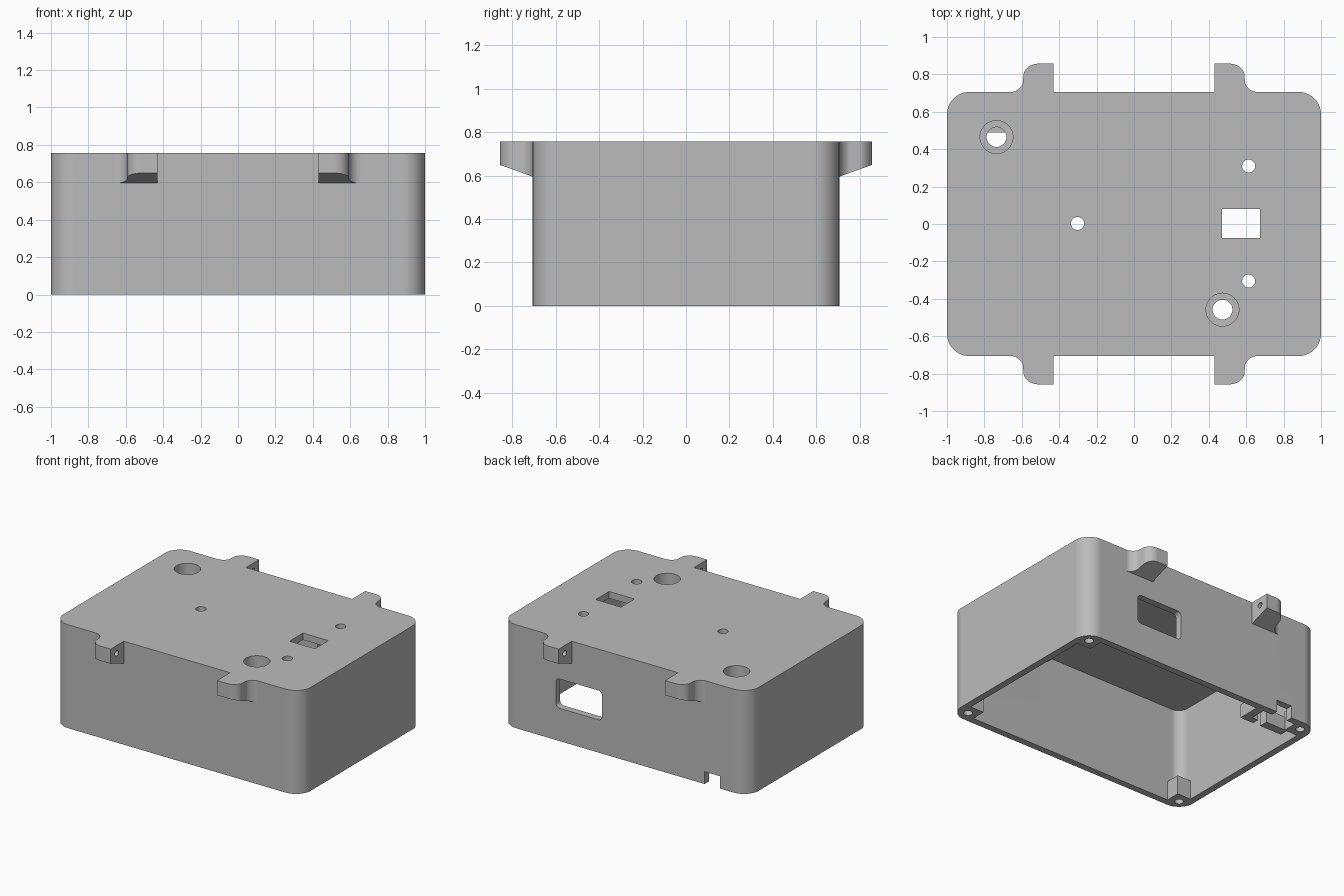
import bpy
import bmesh
from math import cos, sin, pi, radians

if "Cube" in bpy.data.objects:
    bpy.data.objects.remove(bpy.data.objects["Cube"], do_unlink=True)

grey = bpy.data.materials.new("light_grey_plastic")
grey.use_nodes = True
grey.diffuse_color = (0.5, 0.5, 0.5, 1)
bsdf = grey.node_tree.nodes["Principled BSDF"]
bsdf.inputs["Base Color"].default_value = (0.5, 0.5, 0.5, 1)
bsdf.inputs["Roughness"].default_value = 0.6

WALL_X, WALL_Y, TOP = 1.0, 0.706, 0.757
THICK = 0.05


def prism(name, outline, bottom, top):
    """Extrude a plan outline; bottom may be a number or a rule of (x, y)."""
    low = bottom if callable(bottom) else lambda x, y: bottom
    bm = bmesh.new()
    lower = [bm.verts.new((x, y, low(x, y))) for x, y in outline]
    upper = [bm.verts.new((x, y, top)) for x, y in outline]
    bm.faces.new(lower)
    bm.faces.new(upper)
    n = len(outline)
    for i in range(n):
        j = (i + 1) % n
        bm.faces.new((lower[i], lower[j], upper[j], upper[i]))
    bmesh.ops.recalc_face_normals(bm, faces=bm.faces)
    mesh = bpy.data.meshes.new(name)
    bm.to_mesh(mesh)
    bm.free()
    mesh.materials.append(grey)
    obj = bpy.data.objects.new(name, mesh)
    bpy.context.collection.objects.link(obj)
    return obj


def arc(cx, cy, r, start, end, steps):
    angles = [radians(start + (end - start) * i / steps) for i in range(steps + 1)]
    return [(cx + r * cos(a), cy + r * sin(a)) for a in angles]


def rounded(hx, hy, r, steps=10):
    points = []
    for k, (sx, sy) in enumerate([(1, 1), (-1, 1), (-1, -1), (1, -1)]):
        points += arc(sx * (hx - r), sy * (hy - r), r, 90 * k, 90 * k + 90, steps)
    return points


def circle(x, y, r, steps=40):
    return arc(x, y, r, 0, 360, steps)[:-1]


def rect(x0, x1, y0, y1):
    return [(x0, y0), (x1, y0), (x1, y1), (x0, y1)]


body = prism("enclosure_shell", rounded(WALL_X, WALL_Y, 0.12), 0, TOP)


def combine(tool, operation):
    mod = body.modifiers.new("combine", "BOOLEAN")
    mod.operation = operation
    mod.solver = "EXACT"
    mod.object = tool
    bpy.context.view_layer.objects.active = body
    bpy.ops.object.modifier_apply(modifier=mod.name)
    bpy.data.objects.remove(tool, do_unlink=True)


def add(tool):
    combine(tool, "UNION")


def cut(tool):
    combine(tool, "DIFFERENCE")


# Hollow interior, open underneath
cut(prism("cavity", rounded(WALL_X - THICK, WALL_Y - THICK, 0.07), -0.1, TOP - THICK))

# Corner screw posts
corners = [(sx, sy) for sx in (1, -1) for sy in (1, -1)]
for sx, sy in corners:
    post = [(sx * x, sy * y) for x, y in rect(0.84, 0.96, 0.55, 0.666)]
    add(prism("screw_post", post, 0, 0.14))
for sx, sy in corners:
    cut(prism("screw_hole", circle(sx * 0.913, sy * 0.624, 0.03, 24), -0.05, 0.12))

# Side lugs with a swept outline and sloping underside
lug = [(0.43, 0.68), (0.43, 0.857)]
lug += arc(0.515, 0.777, 0.08, 90, 20, 8)
lug += arc(0.66, 0.776, 0.07, 200, 270, 8) + [(0.66, 0.68)]
for sx, sy in corners:
    add(prism("hinge_lug", [(sx * x, sy * y) for x, y in lug],
              lambda x, y: 0.595 + (abs(y) - WALL_Y) * 0.36, TOP))
    pin = prism("pin_hole", circle(0, 0, 0.02, 20), -0.1, 0.1)
    pin.rotation_euler = (0, pi / 2, 0)
    pin.location = (sx * 0.43, sy * 0.787, 0.70)
    cut(pin)

# Counterbored mounting holes with bosses beneath the lid
for x, y in [(-0.735, 0.465), (0.473, -0.458)]:
    add(prism("mount_boss", circle(x, y, 0.13), 0.54, TOP - 0.01))
    cut(prism("counterbore", circle(x, y, 0.088), 0.59, 1))
    cut(prism("mount_hole", circle(x, y, 0.053), 0.4, 1))

# Small round holes and the rectangular slot in the lid
for x, y in [(0.613, 0.31), (0.613, -0.305), (-0.302, 0.003)]:
    cut(prism("lid_hole", circle(x, y, 0.035, 28), 0.6, 1))
cut(prism("lid_slot", rect(0.47, 0.675, -0.075, 0.08), 0.6, 1))

# Rounded window in the back wall
window = prism("back_window", rounded(0.187, 0.107, 0.03, 6), -0.1, 0.1)
window.rotation_euler = (pi / 2, 0, 0)
window.location = (0.372, WALL_Y - 0.02, 0.347)
cut(window)

# Cable guide ribs and the cable notch in the back rim
add(prism("guide_rib", rect(-0.86, -0.68, 0.49, 0.555), 0, 0.10))
add(prism("guide_wall", rect(-0.57, -0.51, 0.49, 0.67), 0, 0.10))
add(prism("guide_hook", rect(-0.62, -0.54, 0.49, 0.54), 0, 0.10))
cut(prism("cable_notch", rect(-0.77, -0.645, 0.6, 0.8), -0.1, 0.09))

# Smooth the rounded walls and keep the hard edges crisp
bpy.ops.object.select_all(action="DESELECT")
body.select_set(True)
bpy.context.view_layer.objects.active = body
bpy.ops.object.shade_smooth_by_angle(angle=radians(30))
weighted = body.modifiers.new("weighted_normals", "WEIGHTED_NORMAL")
weighted.keep_sharp = True
